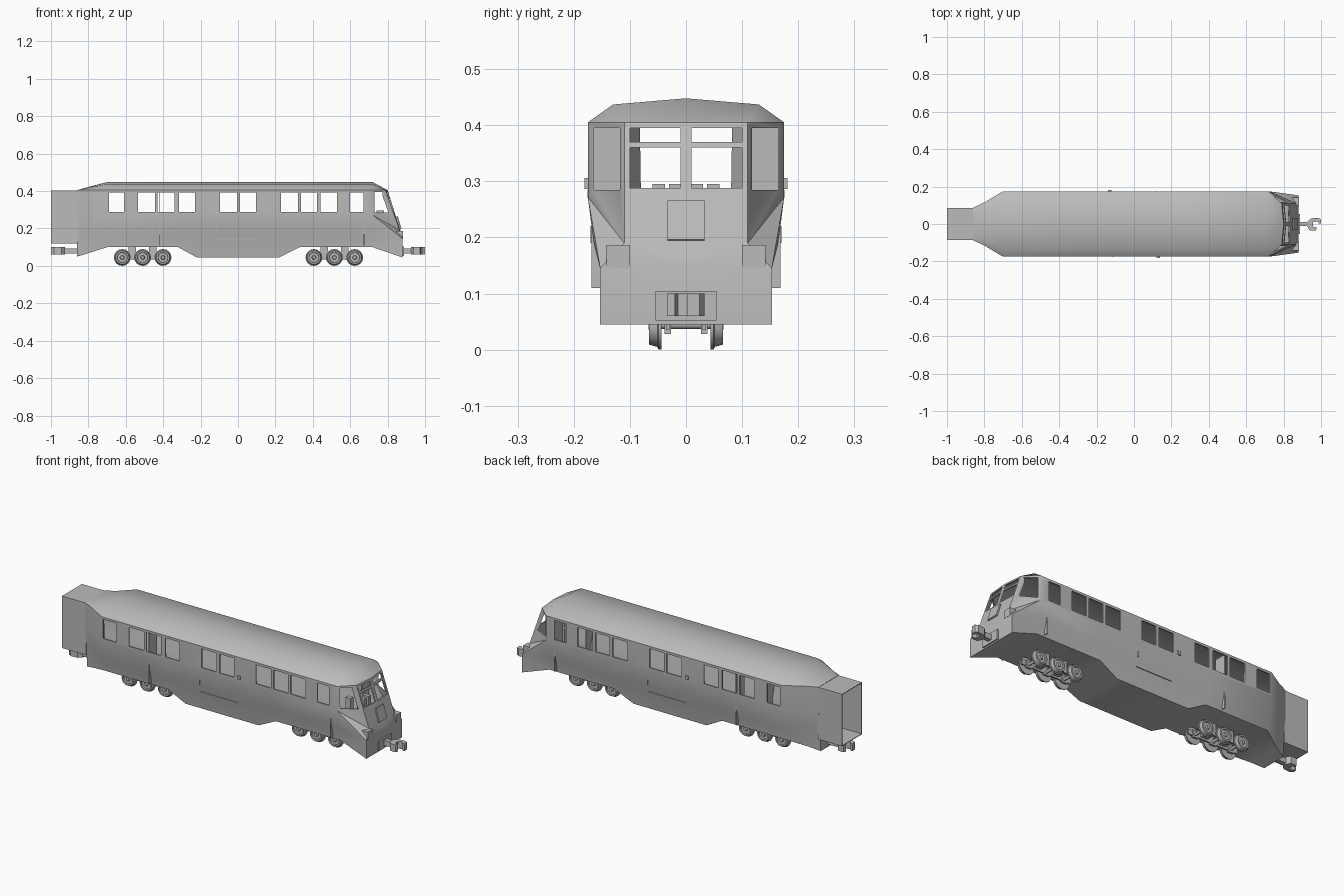
import bpy, bmesh, math
from mathutils import Matrix, Vector

cube = bpy.data.objects.get("Cube")
if cube:
    bpy.data.objects.remove(cube, do_unlink=True)

grey = bpy.data.materials.new("plain grey")
grey.use_nodes = True
grey.diffuse_color = (0.5, 0.5, 0.5, 1)
grey.node_tree.nodes["Principled BSDF"].inputs["Base Color"].default_value = (0.5, 0.5, 0.5, 1)


def finish(name, bm, angle=None):
    """Turn a bmesh into a named object."""
    bmesh.ops.recalc_face_normals(bm, faces=bm.faces)
    mesh = bpy.data.meshes.new(name)
    bm.to_mesh(mesh)
    bm.free()
    mesh.materials.append(grey)
    obj = bpy.data.objects.new(name, mesh)
    bpy.context.collection.objects.link(obj)
    if angle:
        smooth(obj, angle)
    return obj


def smooth(obj, angle):
    bpy.ops.object.select_all(action='DESELECT')
    obj.select_set(True)
    bpy.context.view_layer.objects.active = obj
    bpy.ops.object.shade_smooth_by_angle(angle=math.radians(angle))


def add_box(bm, x, y, z):
    size = Vector((x[1] - x[0], y[1] - y[0], z[1] - z[0]))
    mid = Vector((sum(x), sum(y), sum(z))) / 2
    bmesh.ops.create_cube(bm, size=1, matrix=Matrix.Translation(mid) @ Matrix.Diagonal(size).to_4x4())


def boxes(name, items):
    bm = bmesh.new()
    for item in items:
        add_box(bm, *item)
    return finish(name, bm)


def both(x, y, z):
    """The same box on the left and right of the centre line."""
    return [(x, y, z), (x, (-y[1], -y[0]), z)]


def apply_modifiers(obj):
    graph = bpy.context.evaluated_depsgraph_get()
    mesh = bpy.data.meshes.new_from_object(obj.evaluated_get(graph))
    obj.modifiers.clear()
    obj.data = mesh


# Body shell: half sections along the length, then the faceted cab
def section(x, s, zb, rise):
    wb = 0.137 + 0.16 * (zb - 0.045)
    half = [(0, zb), (wb * s, zb), (0.153 * s, 0.145), (0.164 * s, 0.187), (0.175 * s, 0.272),
            (0.175 * s, 0.405), (0.13 * s, 0.405 + 0.032 * rise), (0, 0.405 + 0.043 * rise)]
    return [(x, y, z) for y, z in half]


stations = [(-0.86, 0.5, 0.05, 0), (-0.8, 0.66, 0.068, 0.4), (-0.7, 1, 0.1, 1), (-0.32, 1, 0.1, 1),
            (-0.22, 1, 0.045, 1), (0.22, 1, 0.045, 1), (0.33, 1, 0.1, 1), (0.72, 1, 0.1, 1)]
rings = [section(*s) for s in stations]
polys = []
for a, b in zip(rings, rings[1:]):
    for i in range(7):
        polys.append((a[i], b[i], b[i + 1], a[i + 1]))
first, p = rings[0], rings[-1]
polys.append((first[0], first[1], first[2], (-0.86, 0, 0.145)))

foot_mid, foot = (0.88, 0, 0.045), (0.88, 0.153, 0.045)
lip_mid, lip = (0.88, 0, 0.145), (0.88, 0.153, 0.145)
nose_mid, nose = (0.875, 0, 0.165), (0.865, 0.11, 0.19)
brow_mid, brow = (0.80, 0, 0.405), (0.79, 0.11, 0.405)
polys += [(p[0], p[1], foot, foot_mid), (p[1], p[2], lip, foot), (p[2], p[3], lip), (p[3], p[4], lip),
          (p[4], nose, lip), (nose, nose_mid, lip_mid, lip), (foot, lip, lip_mid, foot_mid),
          (p[4], p[5], brow, nose), (brow, brow_mid, nose_mid, nose),
          (p[5], p[6], brow), (p[6], p[7], brow_mid, brow)]

bm = bmesh.new()
for side in (1, -1):
    for poly in polys:
        bm.faces.new([bm.verts.new((x, y * side, z)) for x, y, z in poly])
bmesh.ops.remove_doubles(bm, verts=bm.verts, dist=0.0005)
body = finish("body_shell", bm)
solid = body.modifiers.new("wall", 'SOLIDIFY')
solid.thickness = 0.008
solid.offset = -1

# Window openings
spans = [(-0.69, -0.61), (-0.535, -0.445), (-0.43, -0.34), (-0.315, -0.23), (-0.096, -0.006),
         (0.011, 0.097), (0.23, 0.32), (0.337, 0.423), (0.44, 0.53), (0.6, 0.67)]
holes = [(s, (-0.3, 0.3), (0.288, 0.392)) for s in spans]
holes += both((0.74, 1), (0.01, 0.1), (0.288, 0.36))
holes += both((0.74, 1), (0.01, 0.1), (0.37, 0.395))
holes += both((0.69, 1), (0.118, 0.165), (0.285, 0.395))
cutter = boxes("window_cutter", holes)
cutter.hide_render = True
cut = body.modifiers.new("windows", 'BOOLEAN')
cut.operation = 'DIFFERENCE'
cut.solver = 'EXACT'
cut.object = cutter
apply_modifiers(body)
bpy.data.objects.remove(cutter, do_unlink=True)
smooth(body, 33)

# Open gangway at the rear
bm = bmesh.new()
outline = [(-0.086, 0.12), (0.086, 0.12), (0.086, 0.403), (-0.086, 0.403)]
ends = [[bm.verts.new((x, y, z)) for y, z in outline] for x in (-1, -0.855)]
for i in range(4):
    j = (i + 1) % 4
    bm.faces.new((ends[0][i], ends[0][j], ends[1][j], ends[1][i]))
gangway = finish("gangway", bm)
wall = gangway.modifiers.new("wall", 'SOLIDIFY')
wall.thickness = 0.005
wall.offset = -1
apply_modifiers(gangway)

# Nose details
boxes("lamp_boxes", both((0.845, 0.881), (0.1, 0.142), (0.145, 0.187)))
bm = bmesh.new()
add_box(bm, (-0.004, 0.004), (-0.033, 0.033), (-0.036, 0.036))
tilt = Matrix.Translation((0.861, 0, 0.23)) @ Matrix.Rotation(math.radians(-17), 4, 'Y')
bmesh.ops.transform(bm, matrix=tilt, verts=bm.verts)
finish("nose_panel", bm)

# Cab and saloon fittings
boxes("cab_consoles", both((0.74, 0.78), (0.01, 0.03), (0.11, 0.295))
      + both((0.69, 0.72), (0.037, 0.06), (0.11, 0.295)))
boxes("partitions", both((-0.421, -0.417), (0.1, 0.168), (0.11, 0.4))
      + both((0.672, 0.676), (0.1, 0.168), (0.11, 0.4)))

# Door seams and handles, turned half round for the other side
for side, label in ((1, "right"), (-1, "left")):
    def turned(x, y, z):
        return (tuple(sorted(v * side for v in x)), tuple(sorted(v * side for v in y)), z)
    boxes(label + "_door_seam", [turned((-0.116, -0.113), (-0.1755, -0.171), (0.27, 0.285)),
                                 turned((-0.116, -0.113), (-0.170, -0.163), (0.19, 0.22)),
                                 turned((-0.116, 0.1), (-0.157, -0.15), (0.142, 0.145))])
    boxes(label + "_door_handle", [turned((0.12, 0.138), (-0.181, -0.172), (0.286, 0.306))])


# Wheels: a lathed profile about the axle
def wheel(bm, x, side, segs=16):
    profile = [(0.044, 0.008), (0.044, 0.045), (0.049, 0.045), (0.051, 0.04), (0.066, 0.036),
               (0.066, 0.028), (0.06, 0.026), (0.06, 0.012), (0.067, 0.009), (0.067, 0)]
    verts = [bm.verts.new((x, y * side, 0.045 + r)) for y, r in profile]
    edges = [bm.edges.new(pair) for pair in zip(verts, verts[1:])]
    bmesh.ops.spin(bm, geom=verts + edges, cent=(x, 0, 0.045), axis=(0, 1, 0),
                   angle=math.tau, steps=segs, use_merge=True)


for label, centre in (("rear", -0.51), ("front", 0.515)):
    axles = [centre + d for d in (-0.109, 0, 0.109)]
    bm = bmesh.new()
    for x in axles:
        for side in (1, -1):
            wheel(bm, x, side)
    bmesh.ops.remove_doubles(bm, verts=bm.verts, dist=0.0002)
    finish(label + "_wheels", bm, 30)
    bm = bmesh.new()
    for x in axles:
        place = Matrix.Translation((x, 0, 0.045)) @ Matrix.Rotation(math.pi / 2, 4, 'X')
        bmesh.ops.create_cone(bm, cap_ends=True, segments=10, radius1=0.008, radius2=0.008,
                              depth=0.1, matrix=place)
    finish(label + "_axles", bm, 40)
    parts = both((centre - 0.15, centre + 0.15), (0.029, 0.036), (0.035, 0.062))
    for x in axles:
        parts += both((x - 0.016, x + 0.016), (0.027, 0.038), (0.028, 0.066))
    parts += [((centre - 0.075, centre - 0.035), (-0.034, 0.034), (0.045, 0.105)),
              ((centre + 0.035, centre + 0.075), (-0.034, 0.034), (0.045, 0.105))]
    boxes(label + "_bogie_frame", parts)

# Couplers: hooked heads on short shanks
hook = [(0.925, -0.01), (0.938, -0.034), (0.972, -0.034), (0.978, -0.02), (0.958, -0.014), (0.958, 0.01),
        (0.982, 0.014), (0.988, 0.002), (1, 0.002), (1, 0.024), (0.985, 0.033), (0.945, 0.03), (0.925, 0.01)]
for label, turn in (("front", 0), ("rear", math.pi)):
    bm = bmesh.new()
    face = bm.faces.new([bm.verts.new((x, y, 0.06)) for x, y in hook])
    up = bmesh.ops.extrude_face_region(bm, geom=[face])["geom"]
    bmesh.ops.translate(bm, vec=(0, 0, 0.04), verts=[v for v in up if isinstance(v, bmesh.types.BMVert)])
    add_box(bm, (0.85, 0.93), (-0.012, 0.012), (0.066, 0.094))
    if label == "front":
        add_box(bm, (0.876, 0.888), (-0.054, 0.054), (0.052, 0.105))
    bmesh.ops.rotate(bm, cent=(0, 0, 0), matrix=Matrix.Rotation(turn, 3, 'Z'), verts=bm.verts)
    finish(label + "_coupler", bm)
